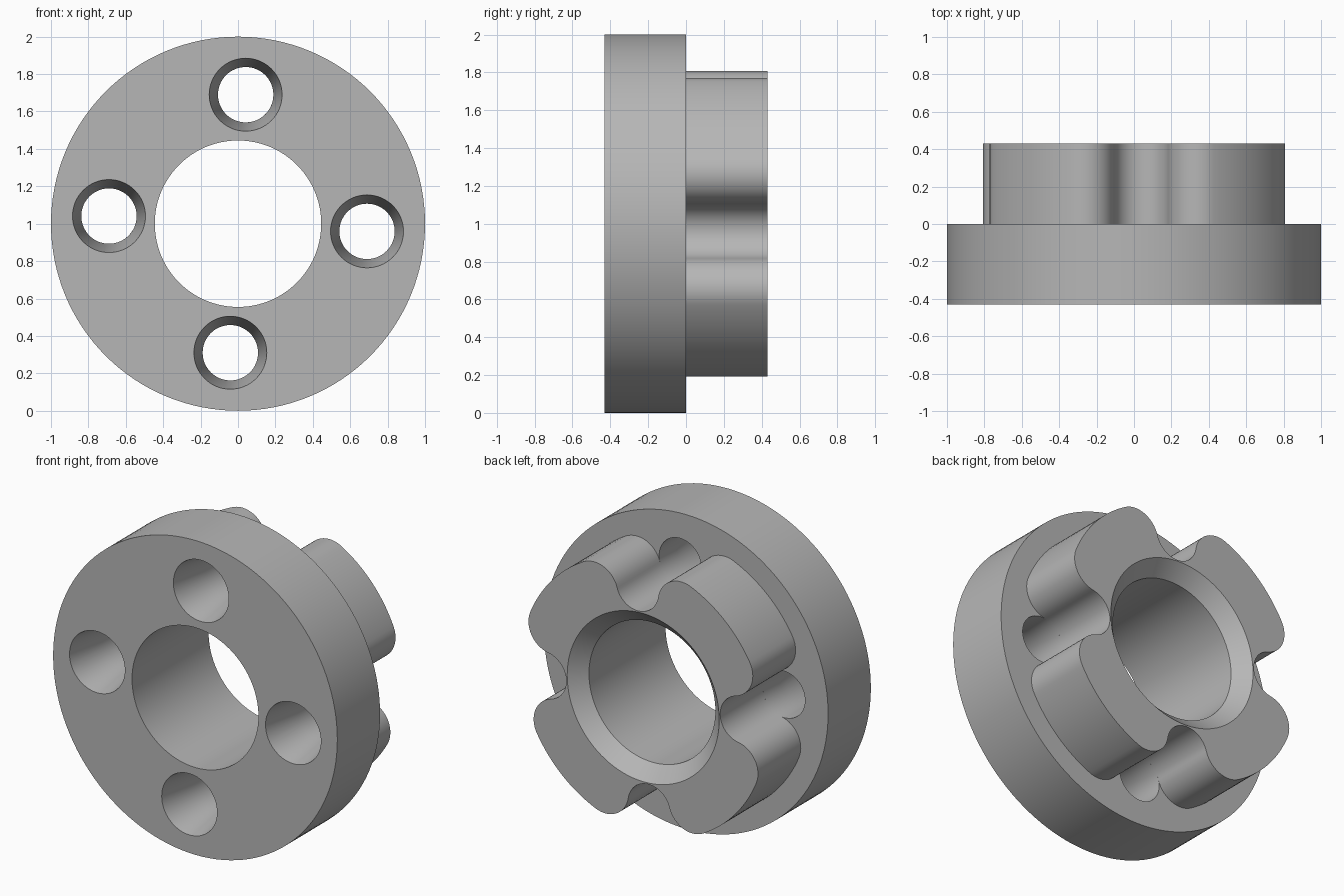
import bpy, bmesh
from math import sin, cos, tau, pi, atan2, hypot, sqrt, radians
from mathutils import Matrix, Vector

if "Cube" in bpy.data.objects:
    bpy.data.objects.remove(bpy.data.objects["Cube"])

DEPTH = 0.43          # thickness of flange and of boss
BORE = 0.445
HOLE, PITCH = 0.148, 0.691
BOSS, FILLET = 0.862, 0.166
TILT = -radians(3.4)  # bolt pattern is turned slightly
CENTRE = Vector((0, 0, 1))

steel = bpy.data.materials.new("plain grey")
steel.use_nodes = True
grey = (0.47, 0.47, 0.47, 1)
steel.diffuse_color = grey
steel.node_tree.nodes["Principled BSDF"].inputs["Base Color"].default_value = grey


def stack(name, sections):
    """Closed solid from stacked loops of equal point count: (points, y)."""
    bm = bmesh.new()
    loops = [[bm.verts.new((x, y, z)) for x, z in pts] for pts, y in sections]
    for a, b in zip(loops, loops[1:]):
        for i in range(len(a)):
            j = (i + 1) % len(a)
            bm.faces.new((a[i], a[j], b[j], b[i]))
    bm.faces.new(loops[0])
    bm.faces.new(loops[-1])
    bmesh.ops.recalc_face_normals(bm, faces=bm.faces)
    bmesh.ops.translate(bm, verts=bm.verts, vec=CENTRE)
    mesh = bpy.data.meshes.new(name)
    bm.to_mesh(mesh)
    bm.free()
    mesh.materials.append(steel)
    obj = bpy.data.objects.new(name, mesh)
    bpy.context.collection.objects.link(obj)
    return obj


def arc(cx, cz, r, start, end, n):
    return [(cx + r * cos(start + (end - start) * i / n),
             cz + r * sin(start + (end - start) * i / n)) for i in range(n + 1)]


def lathe(name, profile, n, cx=0, cz=0):
    return stack(name, [(arc(cx, cz, r, 0, tau, n)[:-1], y) for r, y in profile])


def cut(obj, cutters):
    bpy.context.view_layer.objects.active = obj
    for c in cutters:
        c.hide_render = True
        mod = obj.modifiers.new("cut", "BOOLEAN")
        mod.operation, mod.solver, mod.object = "DIFFERENCE", "EXACT", c
        bpy.ops.object.modifier_apply(modifier=mod.name)


# Flange disc
flange = lathe("flange", [(1, -DEPTH), (1, 0)], 128)

# Lobed boss: half a notch, mirrored and repeated four times
rho, reach = BOSS - FILLET, HOLE + FILLET
v = (rho ** 2 + PITCH ** 2 - reach ** 2) / (2 * PITCH)
u = sqrt(rho ** 2 - v ** 2)
touch, out = atan2(v - PITCH, u), atan2(v, u)
half = arc(0, PITCH, HOLE, -pi / 2, touch, 14)
half += arc(u, v, FILLET, touch + pi, out, 14)[1:]
half += arc(0, 0, BOSS, out, pi / 4, 8)[1:]
notch = half[::-1] + [(-x, z) for x, z in half[1:-1]]
outline = []
for k in range(4):
    turn = Matrix.Rotation(TILT + k * pi / 2, 2)
    outline += [tuple(turn @ Vector(p)) for p in notch]
boss = stack("lobed_boss", [(outline, 0), (outline, DEPTH)])

# Bore with a chamfer at the back
chamfer = 0.09
bore = lathe("bore_cutter", [(BORE, -1), (BORE, DEPTH - chamfer),
                             (BORE + 2 * chamfer, DEPTH + chamfer)], 96)

# Tapered bolt holes
holes = []
for k in range(4):
    a = pi / 2 + TILT + k * pi / 2
    holes.append(lathe("hole_cutter", [(0.213, -0.53), (HOLE, -0.17), (HOLE, 0.1)],
                       64, PITCH * cos(a), PITCH * sin(a)))

cut(flange, [bore] + holes)
cut(boss, [bore])
for c in [bore] + holes:
    bpy.data.objects.remove(c)

# Smooth round walls, crisp rims
for obj in (flange, boss):
    bpy.ops.object.select_all(action="DESELECT")
    obj.select_set(True)
    bpy.context.view_layer.objects.active = obj
    bpy.ops.object.shade_smooth_by_angle(angle=radians(25))
